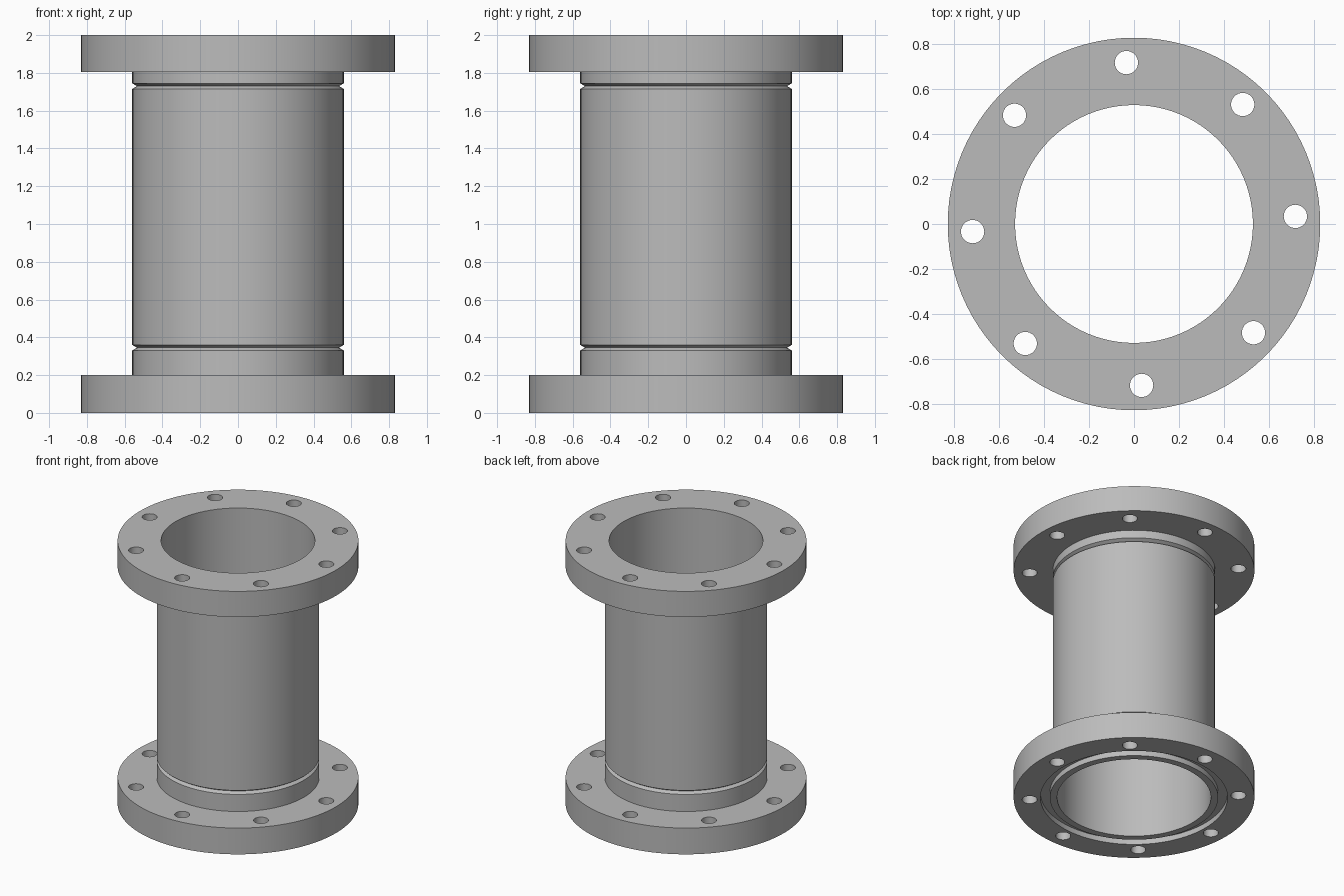
import bpy, bmesh
from math import cos, sin, pi, radians
from mathutils import Matrix, Vector

cube = bpy.data.objects.get("Cube")
if cube:
    bpy.data.objects.remove(cube, do_unlink=True)

BORE, ROOT, PIPE, RIM = 0.53, 0.535, 0.56, 0.83
BOLT_CIRCLE, BOLT_R, BOLTS = 0.72, 0.052, 8

steel = bpy.data.materials.new("grey steel")
steel.use_nodes = True
grey = (0.5, 0.5, 0.5, 1)
steel.diffuse_color = grey
steel.node_tree.nodes["Principled BSDF"].inputs["Base Color"].default_value = grey


def make_object(name, bm):
    bmesh.ops.recalc_face_normals(bm, faces=bm.faces)
    mesh = bpy.data.meshes.new(name)
    bm.to_mesh(mesh)
    bm.free()
    mesh.materials.append(steel)
    obj = bpy.data.objects.new(name, mesh)
    bpy.context.collection.objects.link(obj)
    return obj


def lathe(name, profile, steps=96):
    """Spin a closed (radius, height) profile around the z axis."""
    bm = bmesh.new()
    verts = [bm.verts.new((r, 0, z)) for r, z in profile]
    edges = [bm.edges.new((verts[i - 1], verts[i])) for i in range(len(verts))]
    bmesh.ops.spin(bm, geom=verts + edges, cent=(0, 0, 0), axis=(0, 0, 1),
                   angle=2 * pi, steps=steps)
    bmesh.ops.remove_doubles(bm, verts=bm.verts, dist=1e-4)
    return make_object(name, bm)


def select_only(obj):
    bpy.ops.object.select_all(action='DESELECT')
    obj.select_set(True)
    bpy.context.view_layer.objects.active = obj


def drill_bolt_holes(obj):
    """Cut the ring of bolt holes straight through the flange."""
    bm = bmesh.new()
    for i in range(BOLTS):
        a = radians(2.7) + 2 * pi * i / BOLTS
        place = Matrix.Translation(Vector((BOLT_CIRCLE * cos(a), BOLT_CIRCLE * sin(a), 1)))
        bmesh.ops.create_cone(bm, cap_ends=True, segments=32, radius1=BOLT_R,
                              radius2=BOLT_R, depth=3, matrix=place)
    cutter = make_object("bolt_hole_cutter", bm)
    cutter.hide_render = True
    mod = obj.modifiers.new("bolt_holes", 'BOOLEAN')
    mod.operation = 'DIFFERENCE'
    mod.solver = 'EXACT'
    mod.object = cutter
    select_only(obj)
    bpy.ops.object.modifier_apply(modifier=mod.name)
    bpy.data.objects.remove(cutter, do_unlink=True)


# Bottom flange: sealing groove underneath, neck bevelled for the weld
bottom_flange = lathe("bottom_flange", [
    (BORE, 0), (0.58, 0), (0.58, 0.04), (0.645, 0.04), (0.645, 0), (RIM, 0),
    (RIM, 0.2), (PIPE, 0.2), (PIPE, 0.33), (ROOT, 0.345), (BORE, 0.345)])

# Pipe with bevelled ends
pipe = lathe("pipe", [
    (BORE, 0.345), (ROOT, 0.345), (PIPE, 0.36),
    (PIPE, 1.715), (ROOT, 1.73), (BORE, 1.73)])

# Top flange: flat face, short neck
top_flange = lathe("top_flange", [
    (BORE, 1.73), (ROOT, 1.73), (PIPE, 1.745), (PIPE, 1.805),
    (RIM, 1.805), (RIM, 2), (BORE, 2)])

for flange in (bottom_flange, top_flange):
    drill_bolt_holes(flange)

for part in (bottom_flange, pipe, top_flange):
    select_only(part)
    bpy.ops.object.shade_smooth_by_angle(angle=radians(30))
